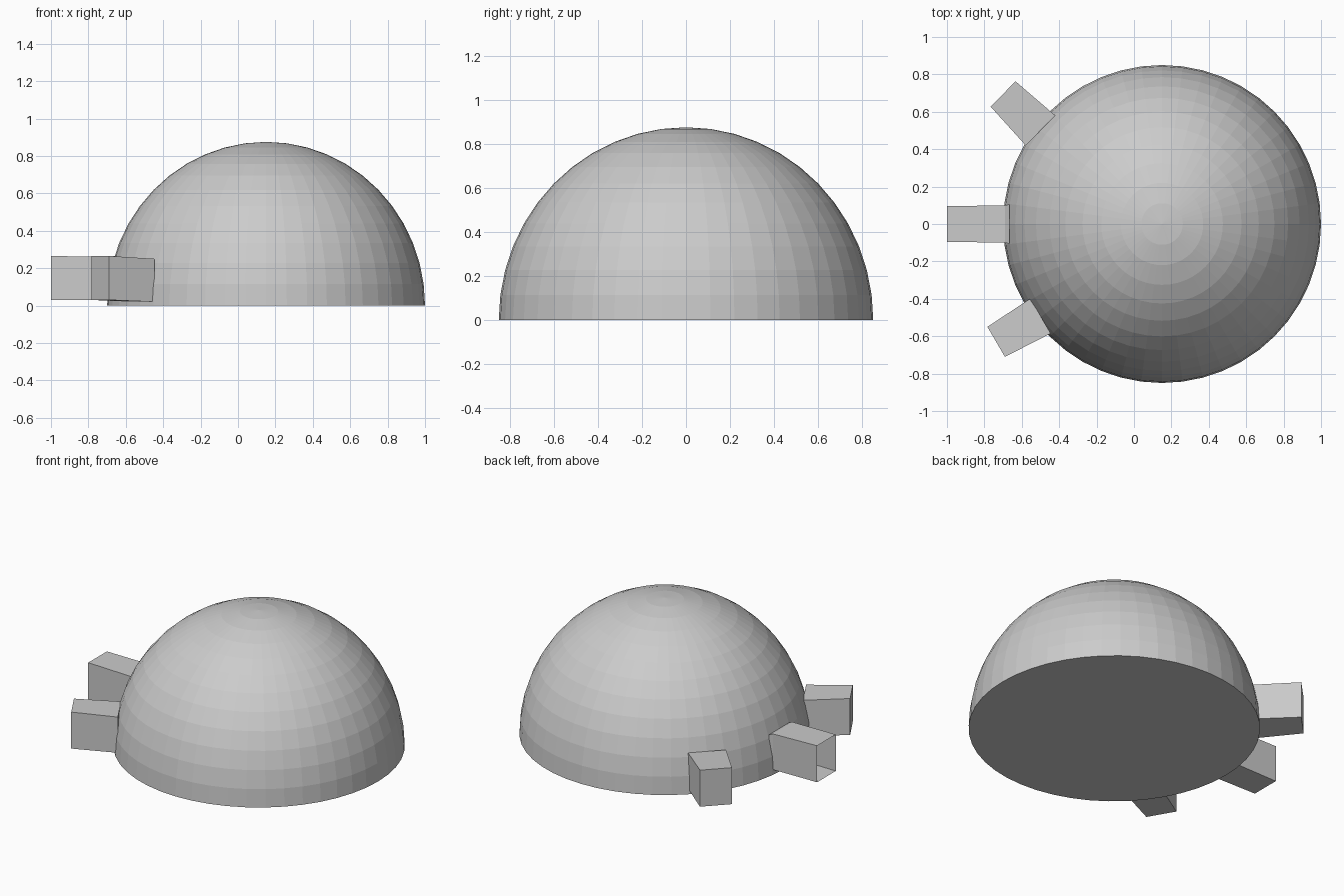
import bpy, bmesh, math
from mathutils import Vector

default = bpy.data.objects.get("Cube")
if default:
    bpy.data.objects.remove(default, do_unlink=True)

GREY = (0.6, 0.6, 0.6, 1)
grey = bpy.data.materials.new("plain_grey")
grey.use_nodes = True
grey.diffuse_color = GREY
grey.node_tree.nodes["Principled BSDF"].inputs["Base Color"].default_value = GREY


def add_object(name, bm):
    bmesh.ops.recalc_face_normals(bm, faces=bm.faces)
    mesh = bpy.data.meshes.new(name)
    bm.to_mesh(mesh)
    bm.free()
    mesh.materials.append(grey)
    obj = bpy.data.objects.new(name, mesh)
    bpy.context.collection.objects.link(obj)
    return obj


def dome(name, x, radius, height, segments, rings):
    """Faceted half sphere with a flat closed base."""
    bm = bmesh.new()
    bmesh.ops.create_uvsphere(bm, u_segments=segments, v_segments=rings * 2, radius=1)
    cut = bmesh.ops.bisect_plane(bm, geom=bm.verts[:] + bm.edges[:] + bm.faces[:],
                                 plane_co=(0, 0, 0), plane_no=(0, 0, -1),
                                 dist=0.001, clear_outer=True)
    rim = [e for e in bm.edges if e.is_boundary]
    bmesh.ops.holes_fill(bm, edges=rim, sides=0)
    bmesh.ops.scale(bm, vec=(radius, radius, height), verts=bm.verts)
    bmesh.ops.translate(bm, vec=(x, 0, 0), verts=bm.verts)
    return add_object(name, bm)


def duct(name, sections, open_end=False):
    """Box lofted through (x, y, width, bottom, top) sections, inner end first."""
    bm = bmesh.new()
    axis = Vector(sections[-1][:2]) - Vector(sections[0][:2])
    side = Vector((-axis.y, axis.x)).normalized()
    loops = []
    for x, y, width, bottom, top in sections:
        loop = []
        for s, z in ((-1, bottom), (1, bottom), (1, top), (-1, top)):
            p = Vector((x, y)) + side * s * width / 2
            loop.append(bm.verts.new((p.x, p.y, z)))
        loops.append(loop)
    for a, b in zip(loops, loops[1:]):
        for i in range(4):
            j = (i + 1) % 4
            bm.faces.new((a[i], a[j], b[j], b[i]))
    bm.faces.new(loops[0])
    if not open_end:
        bm.faces.new(loops[-1])
    return add_object(name, bm)


# Main shell
dome("dome", 0.15, 0.85, 0.875, 48, 12)

# Central duct with a flared collar and an open mouth
duct("middle_duct", [(-0.665, 0, 0.21, 0.02, 0.25),
                     (-0.69, 0, 0.20, 0.03, 0.26),
                     (-1.0, 0, 0.19, 0.03, 0.265)], open_end=True)

# Closed blocks on either side
duct("back_block", [(-0.50, 0.50, 0.225, 0.02, 0.25),
                    (-0.70, 0.695, 0.19, 0.03, 0.265)])
duct("front_block", [(-0.50, -0.492, 0.216, 0.02, 0.25),
                     (-0.737, -0.63, 0.186, 0.03, 0.265)])
